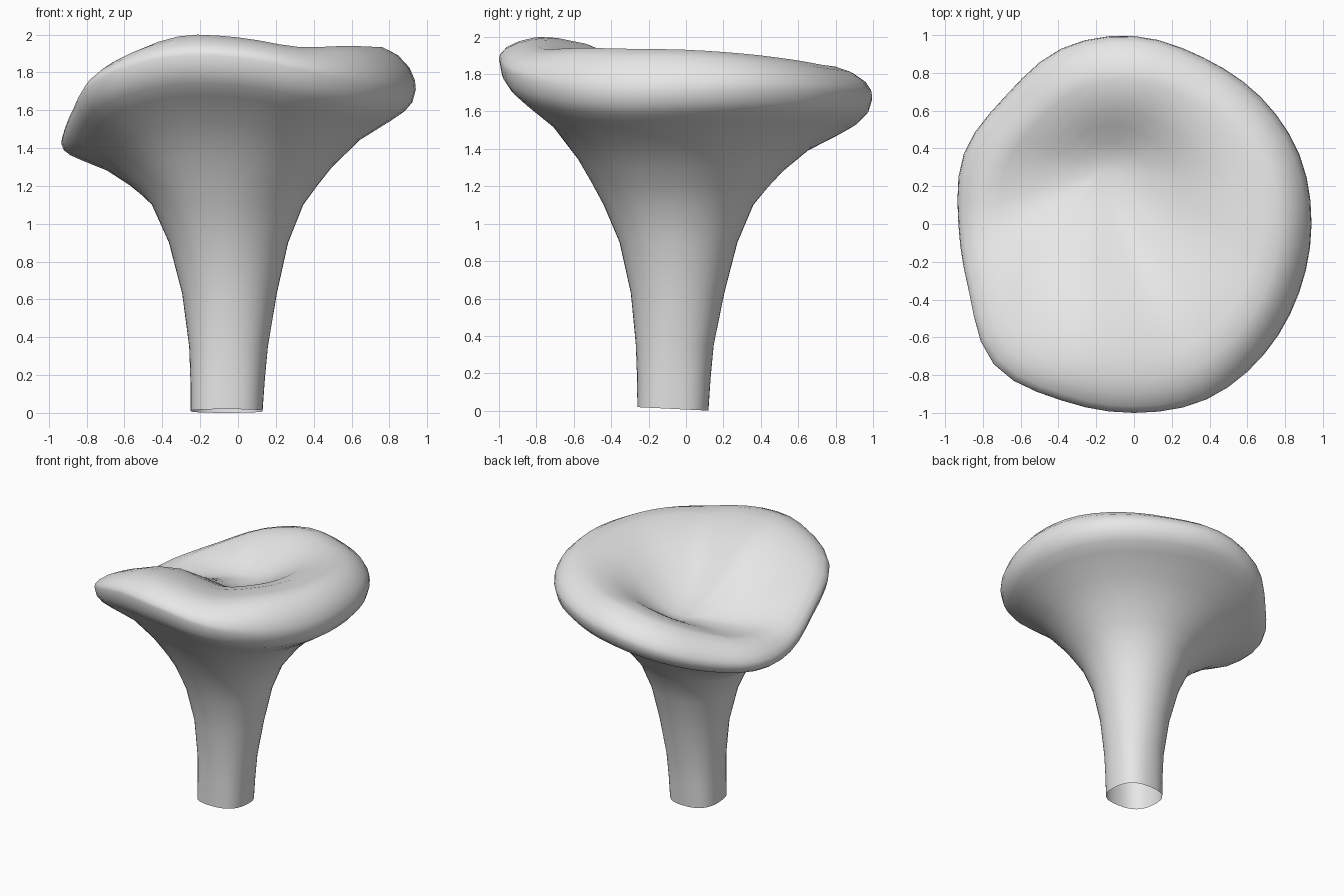
import bpy, bmesh, math
from mathutils import Vector

old = bpy.data.objects.get("Cube")
if old:
    bpy.data.objects.remove(old, do_unlink=True)

SEG = 48

# Rim shape sampled every 22.5 degrees, counter-clockwise from +x
RIM_RADIUS = [.94, .95, .95, .955, .995, 1.005, .96, .975,
              .93, .945, 1.05, 1.01, 1.0, 1.005, .975, .947]
RIM_HEIGHT = [1.71, 1.72, 1.71, 1.70, 1.68, 1.60, 1.49, 1.43,
              1.44, 1.59, 1.76, 1.88, 1.88, 1.80, 1.73, 1.70]
CREST_HEIGHT = [1.93, 1.91, 1.88, 1.85, 1.83, 1.76, 1.66, 1.58,
                1.57, 1.69, 1.87, 1.99, 1.985, 1.935, 1.94, 1.935]

# Stem rings: centre x, centre y, height, radius
STEM = [(-.06, -.07, 0, .19), (-.055, -.065, .18, .197), (-.05, -.06, .35, .208),
        (-.045, -.045, .63, .25), (-.05, -.04, .9, .315), (-.055, -.04, 1.1, .40)]
# Underside: fraction outwards, fraction upwards from stem to rim
UNDER = [(.12, .16), (.25, .32), (.5, .56), (.78, .73), (.9, .81), (.97, .89), (1, 1)]
# Rounded lip: fraction of rim radius, fraction upwards from rim to crest
LIP = [(.995, .22), (.965, .52), (.9, .82), (.82, 1)]
# Dish: fraction inwards, fraction downwards from crest to floor
DISH = [(.1, .015), (.24, .09), (.4, .27), (.55, .51), (.72, .79), (.88, .965)]
FLOOR = Vector((-.18, .28, 1.59))


def sample(table, a):
    """Smooth periodic interpolation of a table around the circle."""
    n = len(table)
    u = a / math.tau * n
    i = int(math.floor(u))
    t = u - i
    p0, p1, p2, p3 = (table[(i + k) % n] for k in (-1, 0, 1, 2))
    return .5 * (2 * p1 + (p2 - p0) * t + (2 * p0 - 5 * p1 + 4 * p2 - p3) * t ** 2
                 + (3 * p1 - p0 - 3 * p2 + p3) * t ** 3)


def column(a):
    """All points of one vertical strip, from the foot to the dish floor."""
    d = Vector((math.cos(a), math.sin(a), 0))
    # stem is slightly square at the foot and round higher up
    pts = []
    for x, y, z, r in STEM:
        square = .04 * max(0, 1 - z / .7) * (1 - math.cos(4 * a))
        pts.append(Vector((x, y, z)) + d * r * (1 + square))
    # slanted cut at the foot
    pts[0].z = .01 - .01 * d.y
    top = pts[-1].copy()
    radius, zr, zc = (sample(t, a) for t in (RIM_RADIUS, RIM_HEIGHT, CREST_HEIGHT))
    rim = d * radius + Vector((0, 0, zr))
    for f, h in UNDER:
        p = top.lerp(rim, f)
        p.z = top.z + (rim.z - top.z) * h
        pts.append(p)
    for f, h in LIP:
        pts.append(d * radius * f + Vector((0, 0, zr + (zc - zr) * h)))
    crest = pts[-1].copy()
    for f, h in DISH:
        p = crest.lerp(FLOOR, f)
        p.z = crest.z + (FLOOR.z - crest.z) * h
        pts.append(p)
    return pts


# Stem and cap as one continuous skin, open at the foot
bm = bmesh.new()
cols = [[bm.verts.new(p) for p in column(math.tau * i / SEG)] for i in range(SEG)]
centre = bm.verts.new(FLOOR)
for i in range(SEG):
    a, b = cols[i], cols[(i + 1) % SEG]
    for j in range(len(a) - 1):
        bm.faces.new((a[j], b[j], b[j + 1], a[j + 1]))
    bm.faces.new((a[-1], b[-1], centre))
for f in bm.faces:
    f.smooth = True
mesh = bpy.data.meshes.new("mushroom")
bm.to_mesh(mesh)
bm.free()
mushroom = bpy.data.objects.new("mushroom", mesh)
bpy.context.collection.objects.link(mushroom)

# Single plain colour
mat = bpy.data.materials.new("light_grey")
mat.use_nodes = True
mat.diffuse_color = (.8, .8, .8, 1)
mat.node_tree.nodes["Principled BSDF"].inputs["Base Color"].default_value = (.8, .8, .8, 1)
mesh.materials.append(mat)
